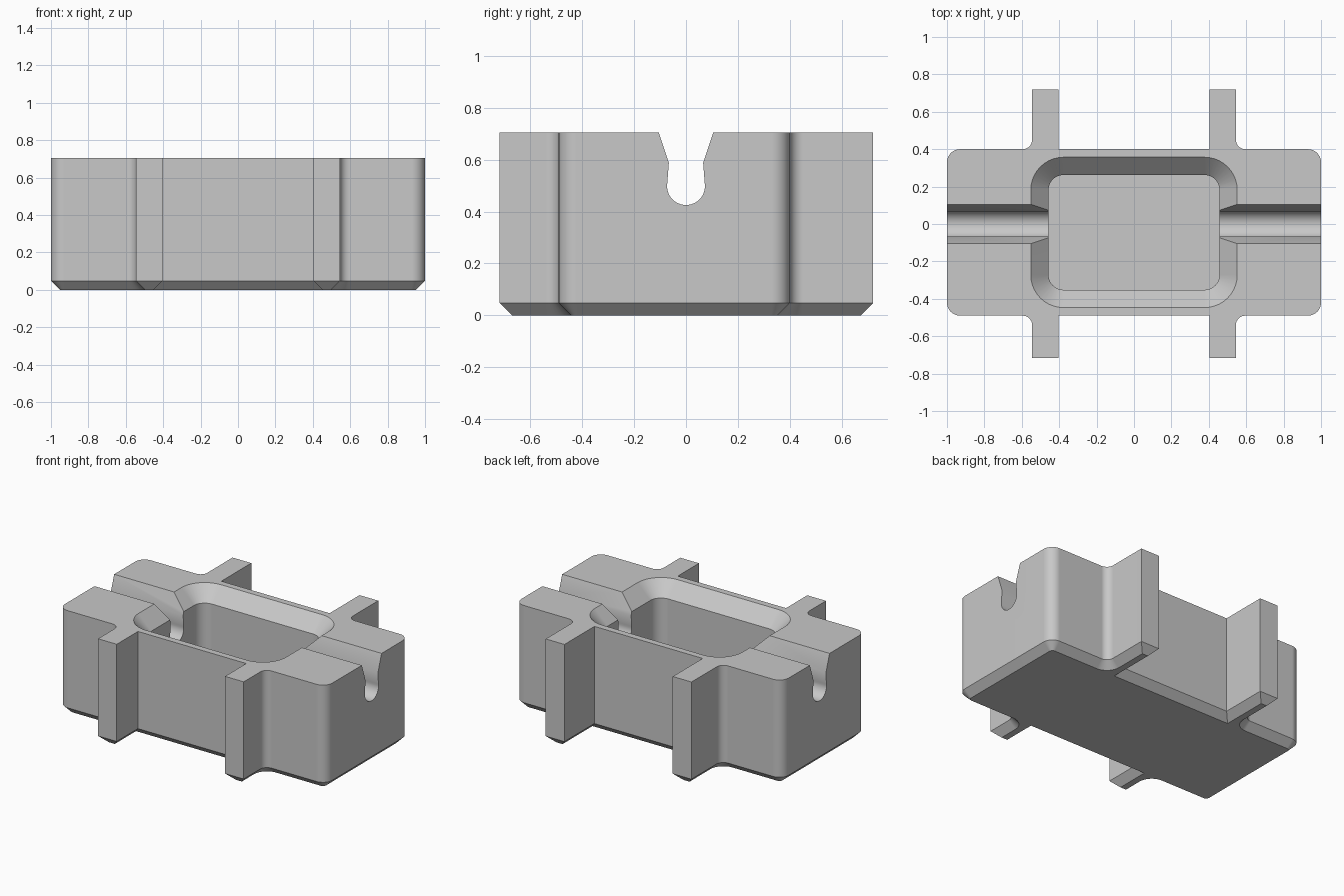
import bpy
import bmesh
import math
from mathutils import Vector

HEIGHT = 0.705
CHAMFER = 0.048
FLOOR = 0.14

cube = bpy.data.objects.get("Cube")
if cube:
    bpy.data.objects.remove(cube, do_unlink=True)

grey = bpy.data.materials.new("matte grey")
grey.use_nodes = True
colour = (0.58, 0.58, 0.58, 1)
grey.diffuse_color = colour
grey.node_tree.nodes["Principled BSDF"].inputs["Base Color"].default_value = colour


def rounded(corners, steps=8):
    """Turn (x, y, radius) corners into a closed outline with tangent arcs."""
    points = []
    for i, (x, y, r) in enumerate(corners):
        c = Vector((x, y))
        if r == 0:
            points.append(c)
            continue
        a = (Vector(corners[i - 1][:2]) - c).normalized()
        b = (Vector(corners[(i + 1) % len(corners)][:2]) - c).normalized()
        centre = c + (a + b) * r  # all corners are right angles
        for k in range(steps + 1):
            t = k / steps * math.pi / 2
            points.append(centre - b * r * math.cos(t) - a * r * math.sin(t))
    return points


def inset(points, d):
    """Mitred inward offset of a counter-clockwise outline."""
    result = []
    for i, p in enumerate(points):
        e1 = (p - points[i - 1]).normalized()
        e2 = (points[(i + 1) % len(points)] - p).normalized()
        n1, n2 = Vector((-e1.y, e1.x)), Vector((-e2.y, e2.x))
        result.append(p + (n1 + n2) * d / (1 + n1.dot(n2)))
    return result


def loft(name, rings):
    """Closed solid through matching rings of 3D points."""
    bm = bmesh.new()
    loops = [[bm.verts.new(p) for p in ring] for ring in rings]
    n = len(loops[0])
    for low, high in zip(loops, loops[1:]):
        for i in range(n):
            j = (i + 1) % n
            bm.faces.new((low[i], low[j], high[j], high[i]))
    bm.faces.new(loops[0][::-1])
    bm.faces.new(loops[-1])
    bmesh.ops.recalc_face_normals(bm, faces=bm.faces)
    mesh = bpy.data.meshes.new(name)
    bm.to_mesh(mesh)
    bm.free()
    mesh.materials.append(grey)
    obj = bpy.data.objects.new(name, mesh)
    bpy.context.collection.objects.link(obj)
    return obj


def at_height(points, z):
    return [(p.x, p.y, z) for p in points]


# Body outline: block with four ribs, rounded ends and filleted rib roots
def half_side(y, rib):
    return [(0.405, y, 0), (0.405, rib, 0), (0.545, rib, 0),
            (0.545, y, 0.05), (1, y, 0.07)]


front = half_side(-0.49, -0.717)
back = half_side(0.40, 0.72)


def mirror(side):
    return [(-x, y, r) for x, y, r in side]


outline = rounded(mirror(front)[::-1] + front + back[::-1] + mirror(back))
body = loft("socket_block", [at_height(inset(outline, CHAMFER), 0),
                             at_height(outline, CHAMFER),
                             at_height(outline, HEIGHT)])


# Cavity with a chamfered rim
def pocket(grow):
    x, y0, y1, r = 0.457 + grow, -0.352 - grow, 0.262 + grow, 0.08 + grow
    return rounded([(-x, y0, r), (x, y0, r), (x, y1, r), (-x, y1, r)], 10)


rim, over = 0.095, 0.02
cavity = loft("cavity_cutter", [at_height(pocket(0), FLOOR),
                                at_height(pocket(0), HEIGHT - rim),
                                at_height(pocket(rim + over), HEIGHT + over)])

# Lengthwise keyhole channel: flared mouth, narrow neck, round bottom
arc = [math.radians(10 - 200 * k / 24) for k in range(25)]
keyhole = [(-0.112, HEIGHT + over), (0.112, HEIGHT + over), (0.066, 0.588)]
keyhole += [(0.073 * math.cos(t), 0.498 + 0.073 * math.sin(t)) for t in arc]
keyhole.append((-0.066, 0.588))
channel = loft("channel_cutter", [[(x, y, z) for y, z in keyhole] for x in (-1.1, 1.1)])

# Cut both hollows out of the body
bpy.ops.object.select_all(action="DESELECT")
bpy.context.view_layer.objects.active = body
body.select_set(True)
for cutter in (cavity, channel):
    cutter.hide_render = True
    cut = body.modifiers.new(cutter.name, "BOOLEAN")
    cut.operation = "DIFFERENCE"
    cut.solver = "EXACT"
    cut.object = cutter
    bpy.ops.object.modifier_apply(modifier=cut.name)
    bpy.data.objects.remove(cutter, do_unlink=True)

bpy.ops.object.shade_smooth_by_angle(angle=math.radians(25))
weighted = body.modifiers.new("even shading", "WEIGHTED_NORMAL")
weighted.keep_sharp = True
